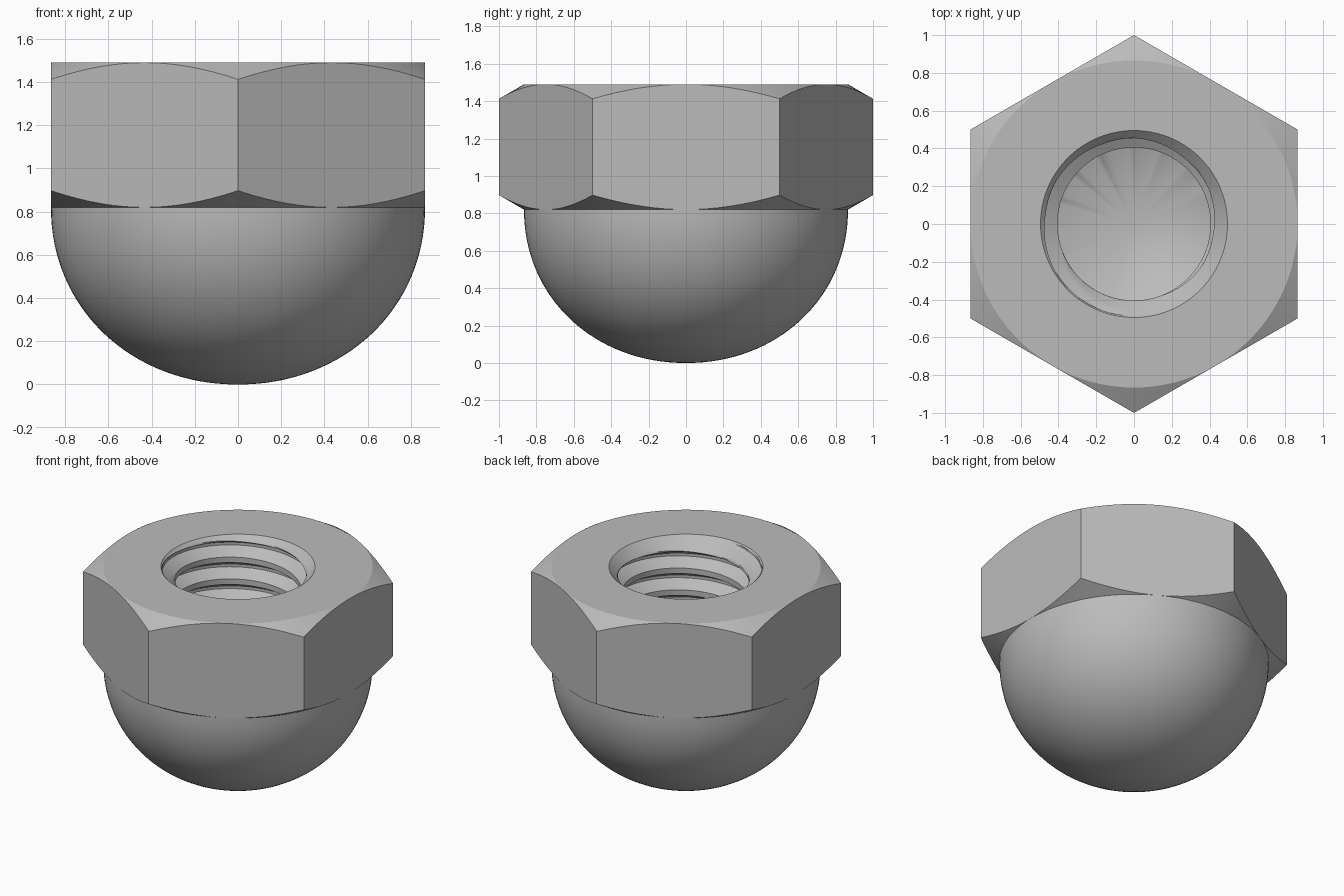
import bpy, bmesh, math

cube = bpy.data.objects.get("Cube")
if cube:
    bpy.data.objects.remove(cube)

TOP, BASE = 1.49, 0.82           # nut top and underside
FLAT = math.sqrt(3) / 2          # half width across flats
MINOR, MAJOR, RIM = 0.405, 0.487, 0.495
PITCH, FLOOR = 0.155, 0.5        # thread pitch, end of straight bore
SEGMENTS = 96

steel = bpy.data.materials.new("steel grey")
steel.use_nodes = True
steel.diffuse_color = (0.5, 0.5, 0.5, 1)
steel.node_tree.nodes["Principled BSDF"].inputs["Base Color"].default_value = (0.5, 0.5, 0.5, 1)


def revolve(name, rows):
    """Turn rows, each a function of angle giving (radius, height), into a surface."""
    bm = bmesh.new()
    grid = []
    for row in rows:
        ring = []
        for k in range(SEGMENTS + 1):
            a = 2 * math.pi * k / SEGMENTS
            r, z = row(a)
            ring.append(bm.verts.new((r * math.cos(a), r * math.sin(a), z)))
        grid.append(ring)
    for upper, lower in zip(grid, grid[1:]):
        for k in range(SEGMENTS):
            bm.faces.new((upper[k], lower[k], lower[k + 1], upper[k + 1]))
    bmesh.ops.remove_doubles(bm, verts=bm.verts, dist=0.0002)
    mesh = bpy.data.meshes.new(name)
    bm.to_mesh(mesh)
    bm.free()
    obj = bpy.data.objects.new(name, mesh)
    bpy.context.collection.objects.link(obj)
    mesh.materials.append(steel)
    bpy.ops.object.select_all(action="DESELECT")
    obj.select_set(True)
    bpy.context.view_layer.objects.active = obj
    bpy.ops.object.shade_smooth_by_angle(angle=math.radians(28))
    return obj


def ring(r, z):
    return lambda a: (r, z)


def hex_radius(a):
    # flats face +x and -x, corners point along y
    return FLAT / math.cos((a + math.pi / 6) % (math.pi / 3) - math.pi / 6)


def hex_edge(z, direction):
    # the 30 degree corner chamfer leaves a curved edge on every flat
    def row(a):
        r = hex_radius(a)
        return r, z + direction * (r - FLAT) * math.tan(math.pi / 6)
    return row


# Hexagonal body, chamfered above and below
revolve("hex_body", [ring(RIM, TOP), ring(FLAT, TOP), hex_edge(TOP, -1),
                     hex_edge(BASE, 1), ring(FLAT, BASE)])


# Rounded cap, slightly fuller than an ellipse
def dome_row(t):
    c, s = math.cos(t) ** 0.97, math.sin(t) ** 0.97
    return ring(FLAT * c, BASE * (1 - s))


STEPS = 32
dome = [dome_row(math.pi / 2 * i / STEPS) for i in range(STEPS)]
revolve("dome_cap", dome + [ring(0, 0)])


# Threaded bore with countersunk mouth and conical drill tip
def thread_radius(u):
    # crest, flank, root, flank over one pitch
    if u < 0.25:
        depth = 0
    elif u < 0.5625:
        depth = (u - 0.25) / 0.3125
    elif u < 0.6875:
        depth = 1
    else:
        depth = (1 - u) / 0.3125
    return MINOR + (MAJOR - MINOR) * depth


def thread_row(i):
    def row(a):
        z = FLOOR + PITCH * (i / 16 - 1 + a / (2 * math.pi))
        if z <= FLOOR:
            return MINOR, FLOOR
        if z >= TOP:
            return RIM, TOP
        return max(thread_radius(i % 16 / 16), RIM - (TOP - z)), z
    return row


turns = math.ceil((TOP - FLOOR) / PITCH) + 1
bore = [ring(0, FLOOR - MINOR * math.tan(math.pi / 6))]
bore += [thread_row(i) for i in range(turns * 16 + 1)]
revolve("threaded_bore", bore)
